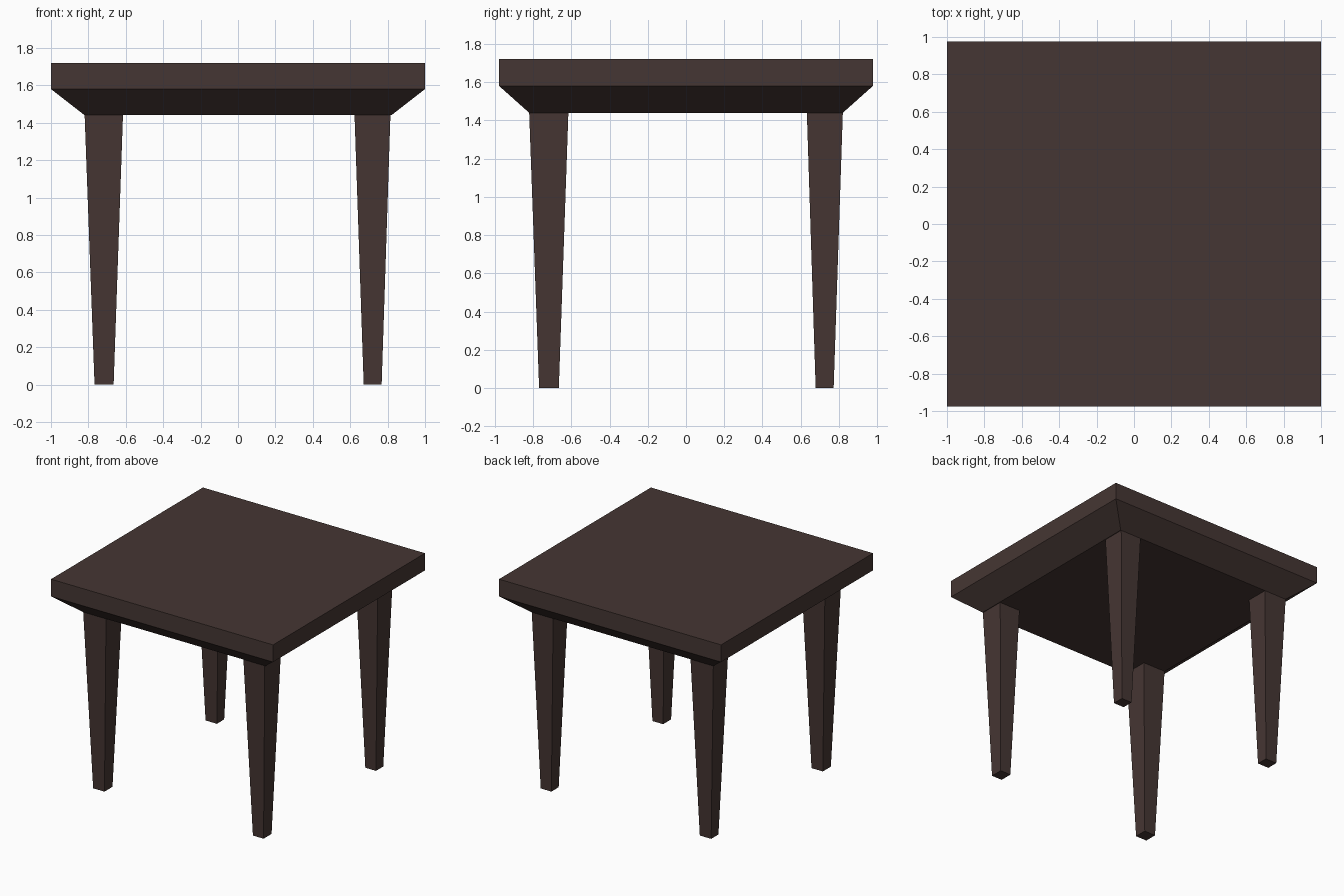
import bpy, bmesh

if "Cube" in bpy.data.objects:
    bpy.data.objects.remove(bpy.data.objects["Cube"])

wood = bpy.data.materials.new("dark_wood")
wood.diffuse_color = (0.06, 0.037, 0.033, 1)
wood.use_nodes = True
wood.node_tree.nodes["Principled BSDF"].inputs["Base Color"].default_value = wood.diffuse_color


def loft(name, sections):
    """Stack rectangles (x0, x1, y0, y1, z) from bottom to top into a closed solid."""
    bm = bmesh.new()
    rings = [[bm.verts.new(p) for p in ((x0, y0, z), (x1, y0, z), (x1, y1, z), (x0, y1, z))]
             for x0, x1, y0, y1, z in sections]
    for a, b in zip(rings, rings[1:]):
        for i in range(4):
            j = (i + 1) % 4
            bm.faces.new((a[i], a[j], b[j], b[i]))
    bm.faces.new(rings[0][::-1])
    bm.faces.new(rings[-1])
    mesh = bpy.data.meshes.new(name)
    bm.to_mesh(mesh)
    bm.free()
    mesh.materials.append(wood)
    obj = bpy.data.objects.new(name, mesh)
    bpy.context.collection.objects.link(obj)
    return obj


# Table top: chamfered underside below a straight slab edge
loft("table_top", [(-0.82, 0.82, -0.82, 0.82, 1.44),
                   (-1.0, 1.0, -0.977, 0.977, 1.58),
                   (-1.0, 1.0, -0.977, 0.977, 1.72)])

# Tapered legs: (foot span, top span) for each side
sides_x = {"left": ((-0.767, -0.665), (-0.82, -0.615)),
           "right": ((0.672, 0.768), (0.623, 0.815))}
sides_y = {"front": ((-0.768, -0.665), (-0.82, -0.615)),
           "back": ((0.678, 0.772), (0.632, 0.82))}
for nx, (foot_x, top_x) in sides_x.items():
    for ny, (foot_y, top_y) in sides_y.items():
        loft(f"{ny}_{nx}_leg", [(*foot_x, *foot_y, 0), (*top_x, *top_y, 1.44)])
